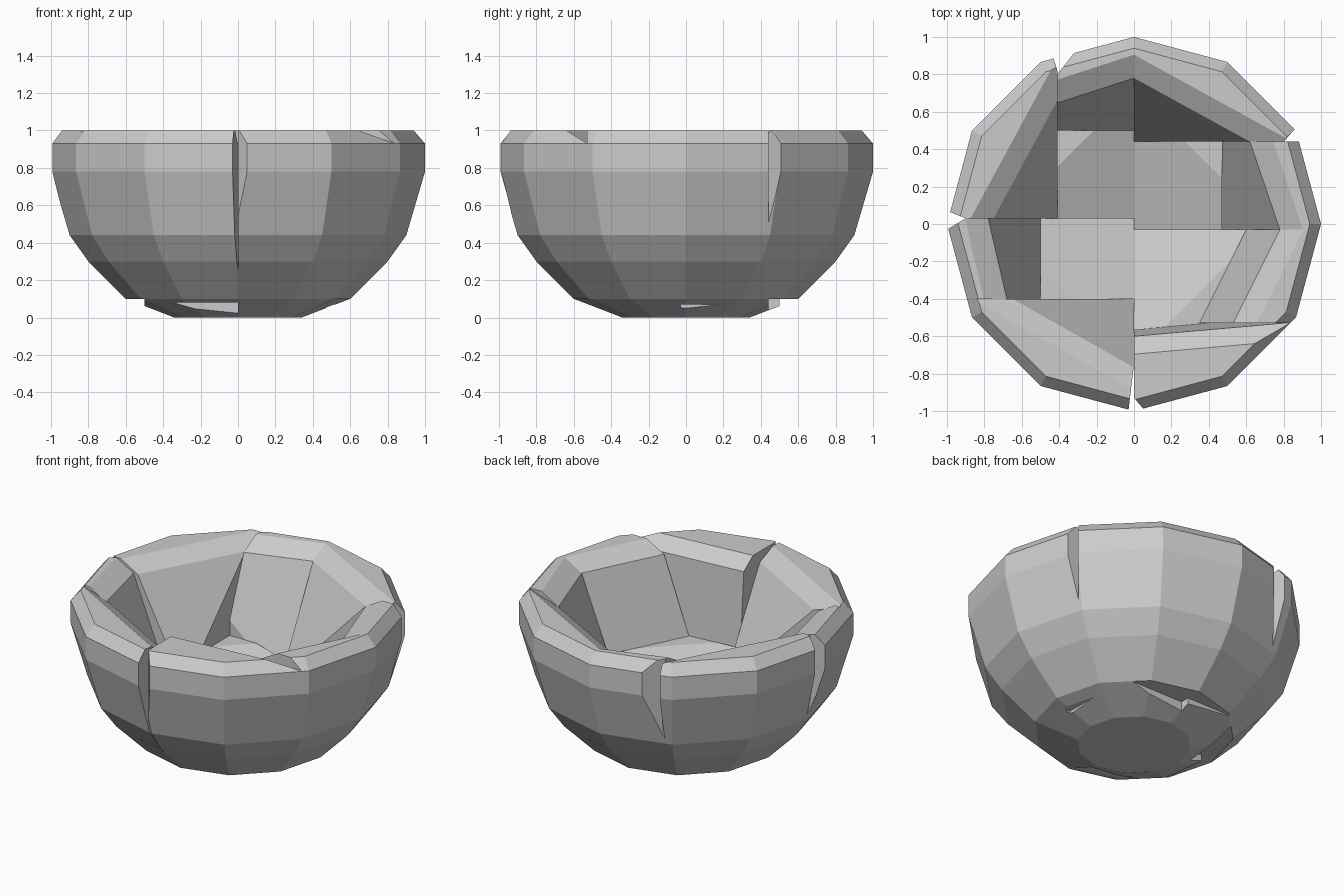
import bpy, bmesh, math
from mathutils import Vector

cube = bpy.data.objects.get("Cube")
if cube:
    bpy.data.objects.remove(cube)

stone = bpy.data.materials.new("grey_stone")
stone.use_nodes = True
stone.diffuse_color = (0.6, 0.6, 0.6, 1)
stone.node_tree.nodes["Principled BSDF"].inputs["Base Color"].default_value = (0.6, 0.6, 0.6, 1)

# Outer bowl profile, as radius and height
PROFILE = [(0.34, 0), (0.6, 0.1), (0.8, 0.3), (0.9, 0.44), (1, 0.78), (1, 0.93), (0.94, 1)]
SIDES = 12


def solid_bowl():
    """Solid twelve-sided lathe that every stone is cut from."""
    bm = bmesh.new()
    rings = []
    for r, z in PROFILE:
        angles = [2 * math.pi * i / SIDES for i in range(SIDES)]
        rings.append([bm.verts.new((r * math.cos(a), r * math.sin(a), z)) for a in angles])
    for low, high in zip(rings, rings[1:]):
        for i in range(SIDES):
            j = (i + 1) % SIDES
            bm.faces.new((low[i], low[j], high[j], high[i]))
    bm.faces.new(rings[0][::-1])
    bm.faces.new(rings[-1])
    return bm


def cut(bm, point, normal):
    """Remove everything on the side the normal points to, and cap the cut."""
    geom = bm.verts[:] + bm.edges[:] + bm.faces[:]
    res = bmesh.ops.bisect_plane(bm, geom=geom, dist=1e-5, plane_co=point,
                                 plane_no=normal, clear_outer=True)
    edges = [e for e in res["geom_cut"] if isinstance(e, bmesh.types.BMEdge) and e.is_boundary]
    if edges:
        bmesh.ops.holes_fill(bm, edges=edges, sides=0)


def cut_three(bm, a, b, c, away):
    """Cut along a plane through three points, removing the side that holds 'away'."""
    a, b, c = Vector(a), Vector(b), Vector(c)
    n = (b - a).cross(c - a).normalized()
    cut(bm, a, n if n.dot(Vector(away) - a) > 0 else -n)


def make_stone(name, x, y, z, inner, chamfers=(), lip=True):
    bm = solid_bowl()
    for axis, (low, high) in enumerate((x, y, z)):
        n = Vector((0, 0, 0))
        n[axis] = 1
        cut(bm, n * low, -n)
        cut(bm, n * high, n)
    # Inside face, and the slope of the rim above it
    cut_three(bm, *inner, (0, 0, 1.5))
    if lip:
        a, b = Vector(inner[0]), Vector(inner[1])
        top = (a + b) * 0.58
        top.z = 1
        cut_three(bm, a, b, top, (0, 0, 3))
    # Broken vertical corners
    for (ax, ay), (bx, by) in chamfers:
        mean = sum((v.co for v in bm.verts), Vector()) / len(bm.verts)
        n = Vector((by - ay, ax - bx, 0)).normalized()
        p = Vector((ax, ay, 0))
        cut(bm, p, n if n.dot(mean - p) < 0 else -n)
    bmesh.ops.recalc_face_normals(bm, faces=bm.faces)
    mesh = bpy.data.meshes.new(name)
    bm.to_mesh(mesh)
    bm.free()
    mesh.materials.append(stone)
    bpy.context.collection.objects.link(bpy.data.objects.new(name, mesh))


# Wall stones
H = 0.93
make_stone("front_left_wall", (0, 0.85), (-1, -0.53), (0.44, 1),
           [(0, -0.6, H), (0.8, -0.53, H), (0.4, -0.53, 0.44)], [((0, -0.93), (0.06, -1))])
make_stone("left_front_wall", (0.3, 1), (-0.53, -0.03), (0.44, 1),
           [(0.53, -0.53, H), (0.78, -0.03, H), (0.6, -0.03, 0.44)],
           [((0.84, -0.53), (0.9, -0.46))])
make_stone("left_back_wall", (0.47, 1), (-0.03, 0.44), (0.07, 1),
           [(0.78, -0.03, H), (0.62, 0.44, H), (0.47, 0.2, 0.35)])
make_stone("back_left_wall", (0, 0.88), (0.44, 1), (0.1, 1),
           [(0, 0.78, H), (0.62, 0.44, H), (0, 0.44, 0.28)], [((0.8, 0.44), (0.88, 0.53))])
make_stone("back_right_wall", (-0.41, 0), (0.5, 1), (0.1, 1),
           [(0, 0.78, H), (-0.37, 0.66, H), (-0.2, 0.5, 0.36)], [((-0.41, 0.8), (-0.3, 0.94))])
make_stone("right_back_wall", (-1, -0.41), (0.03, 1), (0.1, 1),
           [(-0.41, 0.66, H), (-0.74, 0.05, H), (-0.41, 0.03, 0.28)],
           [((-0.9, 0.03), (-1, 0.07)), ((-0.41, 0.82), (-0.44, 0.92))])
make_stone("right_front_wall", (-1, -0.5), (-0.4, 0.03), (0.1, 1),
           [(-0.78, 0.03, H), (-0.68, -0.4, H), (-0.5, -0.2, 0.36)],
           [((-0.9, 0.03), (-1, -0.03))])
make_stone("front_right_wall", (-1, 0), (-1, -0.4), (0.08, 1),
           [(-0.65, -0.4, H), (-0.03, -0.75, H), (0, -0.4, 0.28)],
           [((0, -0.75), (-0.03, -1))])

# Floor stones, sloping down to the middle
FLOOR = [("front_left", (0, 1), (-1, -0.03)), ("back_left", (0, 0.47), (-0.03, 0.44)),
         ("back_right", (-0.41, 0), (0.03, 0.5)), ("front_right", (-0.5, 0), (-0.4, 0.03))]
for name, x, y in FLOOR:
    sx = 1 if x[1] > 0 else -1
    sy = -1 if "front" in name else 1
    make_stone(name + "_floor", x, y, (0, 0.44),
               [(0, 0, 0.24), (sx * 0.5, 0, 0.38), (0, sy * 0.5, 0.38)], lip=False)
